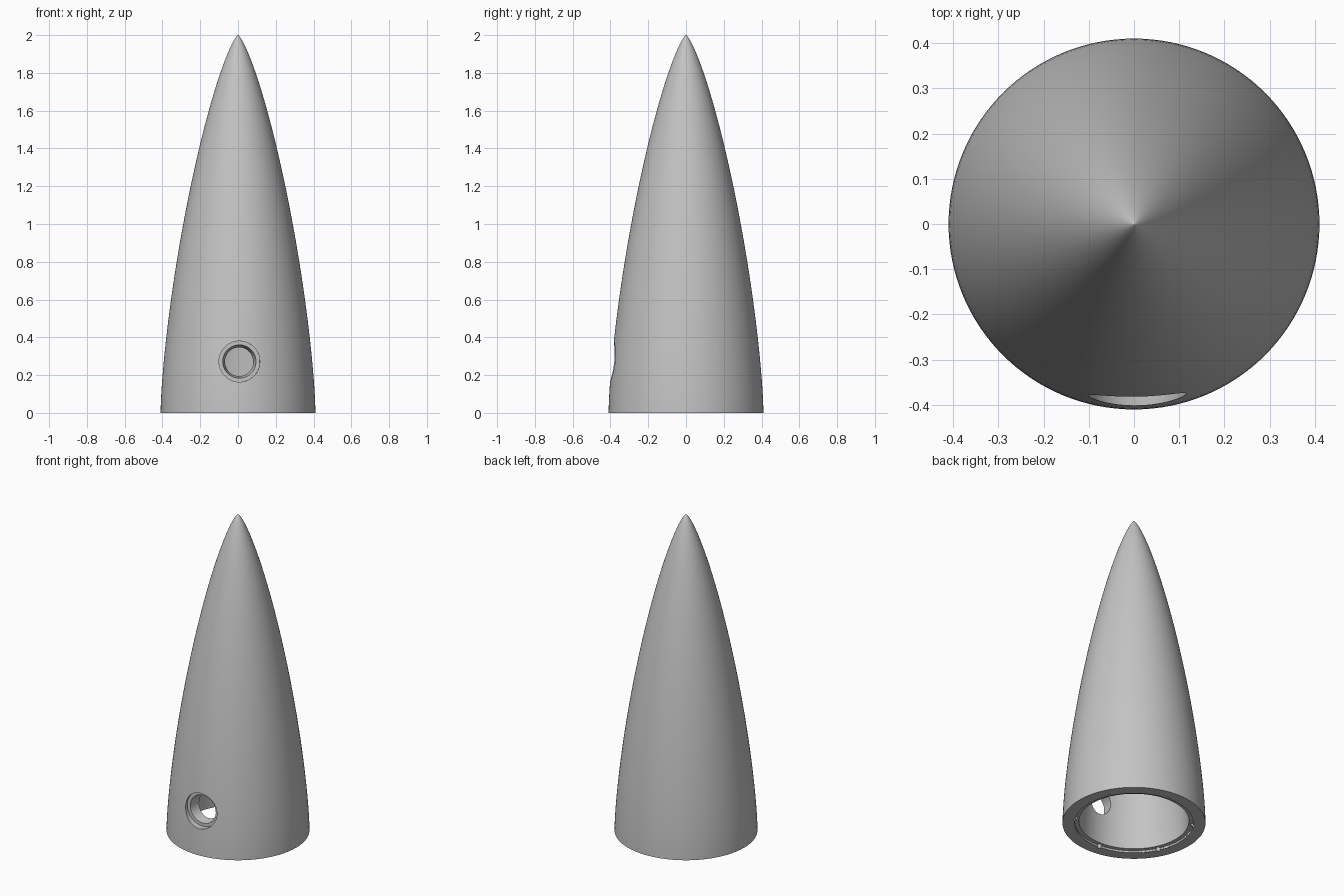
import bpy
import bmesh
import math
from mathutils import Matrix, Vector

if "Cube" in bpy.data.objects:
    bpy.data.objects.remove(bpy.data.objects["Cube"])

HEIGHT, RADIUS, WALL = 2.0, 0.41, 0.095
SIDES, RINGS = 128, 64
HOLE_Z = 0.272

grey = bpy.data.materials.new("light grey")
grey.use_nodes = True
grey.diffuse_color = (0.55, 0.55, 0.55, 1)
grey.node_tree.nodes["Principled BSDF"].inputs["Base Color"].default_value = grey.diffuse_color


def cone_radius(z, height, radius):
    """Low-drag nose profile, vertical at the base and blunt at the tip."""
    t = math.acos(max(-1, min(1, 1 - 2 * (height - z) / height)))
    return radius * math.sqrt(max(0, t - math.sin(2 * t) / 2) / math.pi)


def nose_profile(height, radius):
    # Rings crowd together towards the tip
    heights = [height * math.sin(math.pi / 2 * i / RINGS) for i in range(RINGS)]
    return [(cone_radius(z, height, radius), z) for z in heights] + [(0, height)]


def lathe(name, profile, matrix=Matrix()):
    """Spin a (radius, z) profile that starts and ends on the axis."""
    bm = bmesh.new()
    verts = [bm.verts.new((r, 0, z)) for r, z in profile]
    edges = [bm.edges.new(pair) for pair in zip(verts, verts[1:])]
    bmesh.ops.spin(bm, geom=verts + edges, axis=(0, 0, 1), cent=(0, 0, 0),
                   angle=math.tau, steps=SIDES, use_merge=True)
    bmesh.ops.remove_doubles(bm, verts=bm.verts, dist=1e-5)
    bmesh.ops.recalc_face_normals(bm, faces=bm.faces)
    bm.transform(matrix)
    mesh = bpy.data.meshes.new(name)
    bm.to_mesh(mesh)
    bm.free()
    mesh.materials.append(grey)
    obj = bpy.data.objects.new(name, mesh)
    bpy.context.collection.objects.link(obj)
    return obj


def cut(target, cutter):
    cutter.hide_render = True
    bpy.context.view_layer.objects.active = target
    mod = target.modifiers.new("cut", 'BOOLEAN')
    mod.operation = 'DIFFERENCE'
    mod.solver = 'EXACT'
    mod.object = cutter
    bpy.ops.object.modifier_apply(modifier=mod.name)
    bpy.data.objects.remove(cutter)


# Solid outer shell
cone = lathe("nose_cone", [(0, 0)] + nose_profile(HEIGHT, RADIUS))

# Hollow inside, with a shallow step around the rim of the base
inner = RADIUS - WALL
cavity = nose_profile(HEIGHT - 0.35, inner)
cut(cone, lathe("cavity_cutter",
                [(0, -0.1), (0.34, -0.1), (0.34, 0.012), (inner, 0.012)]
                + [p for p in cavity if p[1] > 0.03]))

# Six small notches in the base step
for i in range(6):
    a = math.radians(26 + 60 * i)
    place = Matrix.Translation((0.338 * math.cos(a), 0.338 * math.sin(a), 0))
    cut(cone, lathe("notch_cutter", [(0, -0.05), (0.012, -0.05), (0.012, 0.03), (0, 0.03)], place))

# Recessed, tapering round port in the front wall
axis = Vector((0.02, -1, 0)).normalized()
place = Matrix.Translation((0, 0, HOLE_Z)) @ axis.to_track_quat('Z', 'Y').to_matrix().to_4x4()
cut(cone, lathe("port_cutter",
                [(0, 0.2), (0.074, 0.2), (0.074, 0.285), (0.088, 0.36),
                 (0.108, 0.36), (0.108, 0.6), (0, 0.6)], place))

# Smooth shell with crisp cut edges
bpy.ops.object.select_all(action='DESELECT')
cone.select_set(True)
bpy.context.view_layer.objects.active = cone
bpy.ops.object.shade_smooth_by_angle(angle=math.radians(30))
